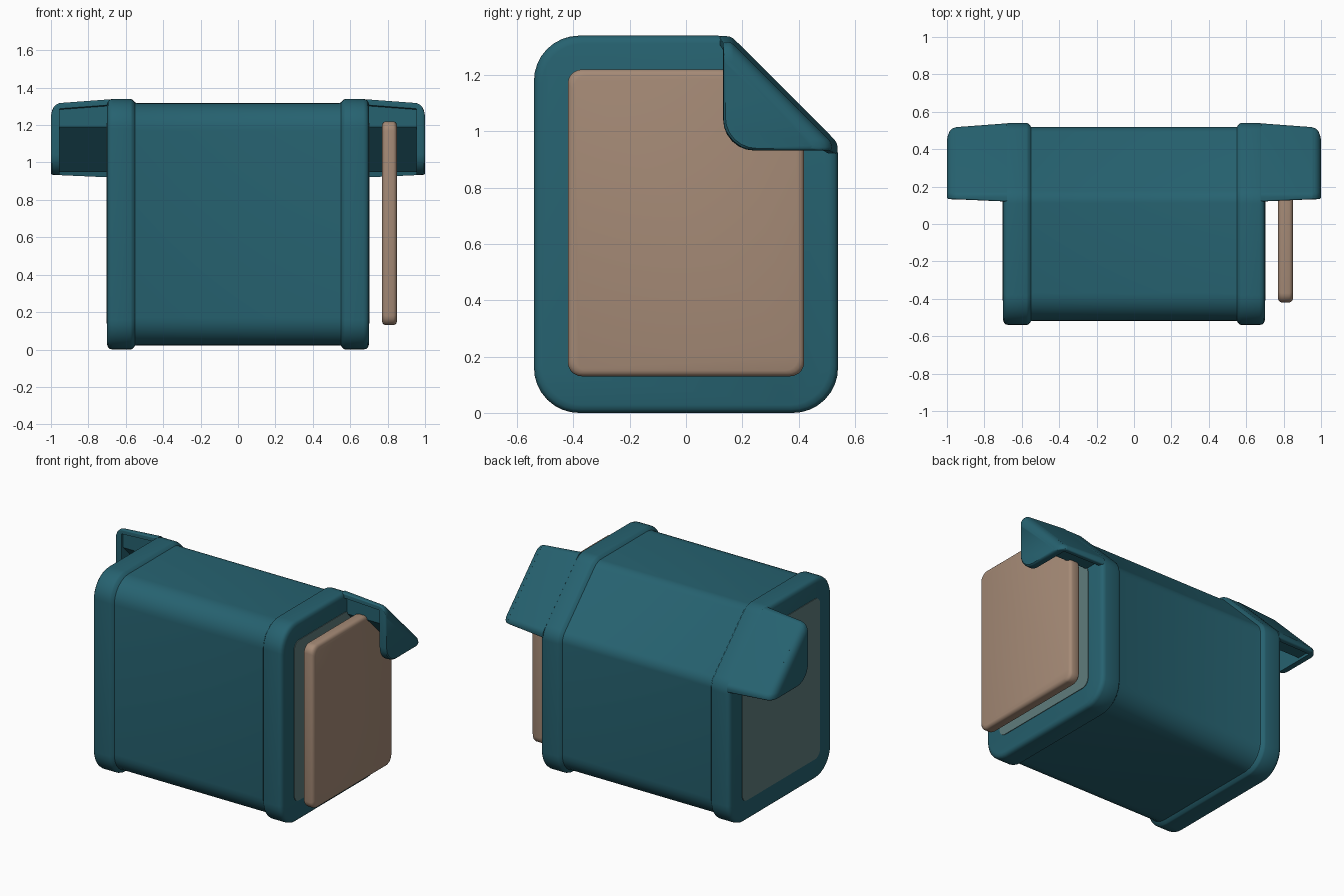
import bpy
import bmesh
from mathutils import Vector

if "Cube" in bpy.data.objects:
    bpy.data.objects.remove(bpy.data.objects["Cube"])


def material(name, color):
    m = bpy.data.materials.new(name)
    m.diffuse_color = (*color, 1)
    m.use_nodes = True
    m.node_tree.nodes["Principled BSDF"].inputs["Base Color"].default_value = m.diffuse_color
    return m


TEAL = material("deep teal", (0.0194, 0.122, 0.162))
BROWN = material("warm brown", (0.376, 0.254, 0.181))
GREY = material("grey green", (0.115, 0.202, 0.202))


def inset(points, amount):
    """Move every side of a counter-clockwise convex outline inwards."""
    pts = [Vector(p) for p in points]
    out = []
    for i, p in enumerate(pts):
        u = (p - pts[i - 1]).normalized()
        v = (pts[(i + 1) % len(pts)] - p).normalized()
        n1, n2 = Vector((-u.y, u.x)), Vector((-v.y, v.x))
        out.append(p + (n1 + n2) * amount / (1 + n1.dot(n2)))
    return out


def rounded(points, cuts, steps=8):
    """Replace each corner by an arc starting at the given distance from it."""
    pts = [Vector(p) for p in points]
    out = []
    for i, (p, k) in enumerate(zip(pts, cuts)):
        if k <= 0:
            out.append(p)
            continue
        u = (pts[i - 1] - p).normalized()
        v = (pts[(i + 1) % len(pts)] - p).normalized()
        a, b = p + u * k, p + v * k
        w = ((1 - u.dot(v)) / 2) ** 0.5
        w = (1 - w * w) ** 0.5 if w * w < 1 else 0
        w = ((1 - u.dot(v)) / 2) ** 0.5 if k is None else w
        w = ((1 - u.dot(v)) / 2) ** 0.5
        for j in range(steps + 1):
            s = j / steps
            f, g, h = (1 - s) ** 2, 2 * w * s * (1 - s), s * s
            out.append((a * f + p * g + b * h) / (f + g + h))
    return out


def loft(name, sections, mat):
    """Skin a list of (x, outline in y and z) and close both ends."""
    bm = bmesh.new()
    rings = [[bm.verts.new((x, p[0], p[1])) for p in outline] for x, outline in sections]
    n = len(rings[0])
    for a, b in zip(rings, rings[1:]):
        for i in range(n):
            j = (i + 1) % n
            bm.faces.new((a[i], a[j], b[j], b[i]))
    bm.faces.new(rings[0])
    bm.faces.new(rings[-1])
    bmesh.ops.recalc_face_normals(bm, faces=bm.faces)
    mesh = bpy.data.meshes.new(name)
    bm.to_mesh(mesh)
    bm.free()
    mesh.materials.append(mat)
    obj = bpy.data.objects.new(name, mesh)
    bpy.context.collection.objects.link(obj)
    bpy.ops.object.select_all(action='DESELECT')
    obj.select_set(True)
    bpy.context.view_layer.objects.active = obj
    bpy.ops.object.shade_smooth_by_angle(angle=0.6)
    return obj


# Body with raised end rims and one sloped upper corner
BODY = [(-0.54, 0), (0.54, 0), (0.54, 0.96), (0.16, 1.34), (-0.54, 1.34)]
BODY_CUTS = [0.16, 0.16, 0.05, 0.05, 0.16]


def body_outline(d):
    return rounded(inset(BODY, d), [c - d * 0.5 for c in BODY_CUTS])


half = [(0.7, 0.028), (0.695, 0.012), (0.685, 0.003), (0.67, 0),
        (0.575, 0), (0.565, 0.003), (0.55, 0.02), (0.54, 0.022)]
stations = [(-x, d) for x, d in half] + half[::-1]
loft("body", [(x, body_outline(d)) for x, d in stations], TEAL)

# Standing door beside the right end
DOOR = [(-0.42, 0.13), (0.42, 0.13), (0.42, 0.95), (0.15, 1.22), (-0.42, 1.22)]


def door_outline(d):
    return rounded(inset(DOOR, d), [0.05, 0.05, 0.03, 0.03, 0.05], 5)


door_stations = [(0.77, 0.02), (0.774, 0.01), (0.781, 0.003), (0.79, 0),
                 (0.83, 0), (0.839, 0.003), (0.846, 0.01), (0.85, 0.02)]
loft("door", [(x, door_outline(d)) for x, d in door_stations], BROWN)


# Hood outlines: t shrinks the inner sides, d lowers the sloped side
def wall_outline(t, d):
    pts = [(0.12 + t, 0.92 + t), (0.54 - d, 0.92 + t), (0.54 - d, 0.96),
           (0.16, 1.34 - d), (0.12 + t, 1.34 - d)]
    return rounded(pts, [0.11, 0.01, 0.018, 0.012, 0.008], 6)


def roof_outline(t, d):
    pts = [(0.12 + t, 1.31 - d), (0.15, 1.305 - d), (0.15, 1.19), (0.39, 0.95),
           (0.505 - d, 0.95), (0.51 - d, 0.92 + t), (0.54 - d, 0.92 + t),
           (0.54 - d, 0.96), (0.16, 1.34 - d), (0.12 + t, 1.34 - d)]
    return rounded(pts, [0, 0, 0, 0, 0, 0, 0.01, 0.018, 0.015, 0.008], 6)


# Hoods and end panels on both ends
for side, s in (("right", 1), ("left", -1)):
    loft(side + "_hood_roof",
         [(s * x, roof_outline(t, d)) for x, t, d in
          ((0.68, 0, 0.002), (0.95, 0.012, 0.022), (0.965, 0.012, 0.027))], TEAL)
    loft(side + "_hood_end",
         [(s * x, wall_outline(t, d)) for x, t, d in
          ((0.955, 0.012, 0.023), (0.972, 0.012, 0.03), (0.986, 0.013, 0.045),
           (0.995, 0.015, 0.065), (1.0, 0.02, 0.09))], TEAL)
    loft(side + "_end_panel",
         [(s * x, door_outline(0.01)) for x in (0.698, 0.704)], GREY)
